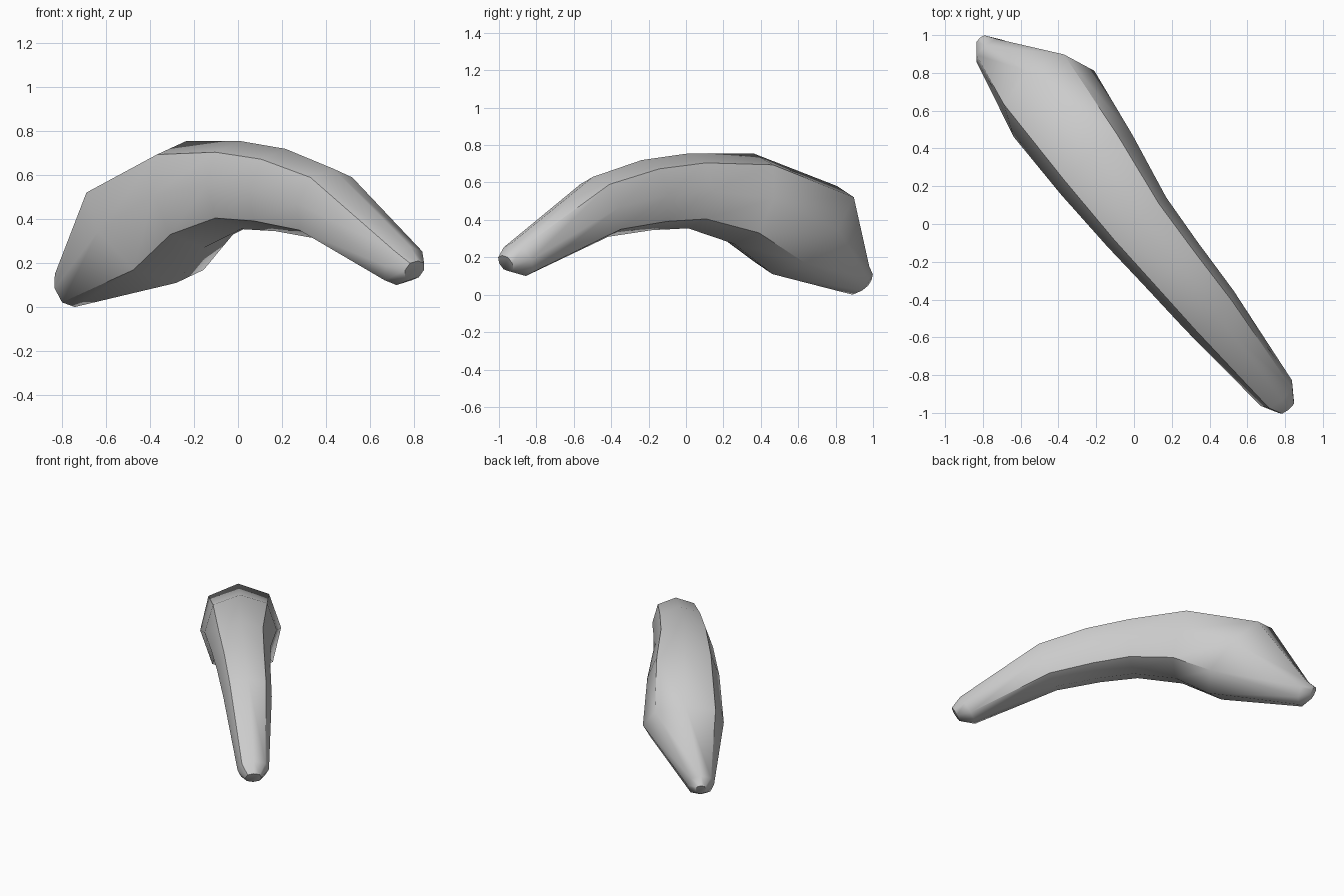
import bpy, bmesh, math
from mathutils import Vector

cube = bpy.data.objects.get("Cube")
if cube:
    bpy.data.objects.remove(cube)

# Horizontal direction of the arch and the direction across it
ALONG = Vector((0.634, -0.773, 0))
ACROSS = Vector((0.773, 0.634, 0))
SIDES = 8

# Each section: top (along, height), bottom (along, height), right and left reach
sections = [
    ((-1.28, 0.12), (-1.24, 0.04), -0.04, 0.03),
    ((-1.23, 0.17), (-1.16, 0.00), -0.10, 0.08),
    ((-0.985, 0.58), (-0.536, 0.11), -0.20, 0.352),
    ((-0.43, 0.755), (-0.30, 0.27), -0.20, 0.292),
    ((0.00, 0.755), (0.00, 0.355), -0.185, 0.221),
    ((0.32, 0.72), (0.25, 0.345), -0.165, 0.20),
    ((0.66, 0.63), (0.553, 0.31), -0.145, 0.184),
    ((1.22, 0.275), (1.12, 0.10), -0.092, 0.122),
    ((1.28, 0.21), (1.23, 0.125), -0.045, 0.065),
]


def ring(bm, top, bottom, low, high):
    """Tilted oval section, slightly squared at its diagonals."""
    verts = []
    for i in range(SIDES):
        a = math.tau * i / SIDES
        bulge = 1.06 if i % 2 else 1.0
        c, s = math.cos(a) * bulge, math.sin(a) * bulge
        along = (top[0] + bottom[0]) / 2 + c * (top[0] - bottom[0]) / 2
        height = (top[1] + bottom[1]) / 2 + c * (top[1] - bottom[1]) / 2
        side = (low + high) / 2 + s * (high - low) / 2
        point = ALONG * along + ACROSS * side
        point.z = max(height, 0)
        verts.append(bm.verts.new(point))
    return verts


# Curved tapering body lofted through the sections, closed at both ends
bm = bmesh.new()
rings = [ring(bm, *s) for s in sections]
for a, b in zip(rings, rings[1:]):
    for i in range(SIDES):
        j = (i + 1) % SIDES
        bm.faces.new((a[i], a[j], b[j], b[i]))
bm.faces.new(rings[0])
bm.faces.new(rings[-1])
bmesh.ops.recalc_face_normals(bm, faces=bm.faces)
mesh = bpy.data.meshes.new("curved_body")
bm.to_mesh(mesh)
bm.free()

body = bpy.data.objects.new("curved_body", mesh)
bpy.context.collection.objects.link(body)

# Plain grey surface
grey = bpy.data.materials.new("light_grey")
grey.use_nodes = True
colour = (0.6, 0.6, 0.6, 1)
grey.diffuse_color = colour
grey.node_tree.nodes["Principled BSDF"].inputs["Base Color"].default_value = colour
mesh.materials.append(grey)

bpy.context.view_layer.objects.active = body
body.select_set(True)
bpy.ops.object.shade_smooth_by_angle(angle=math.radians(50))
